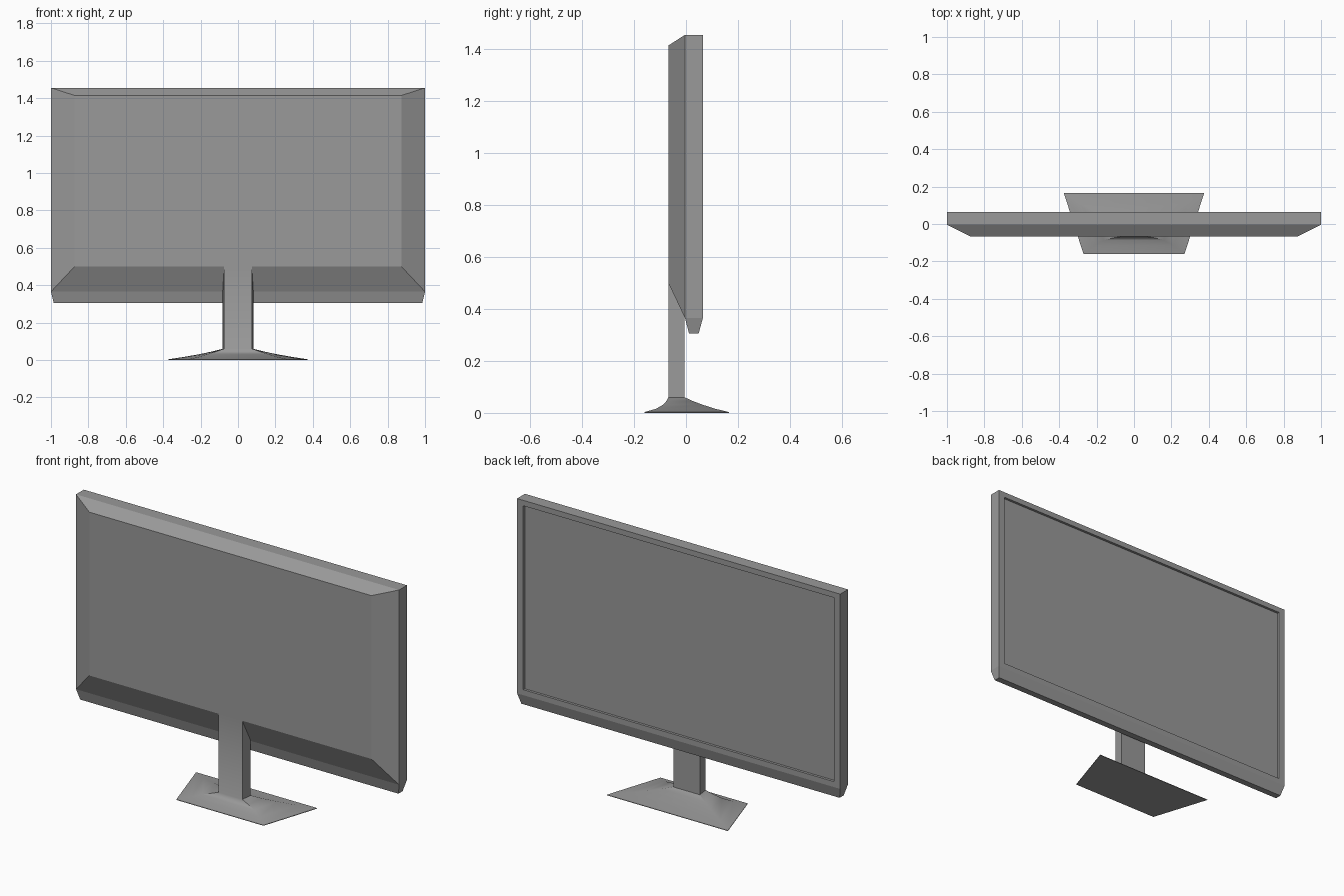
import bpy
import bmesh
import math
from mathutils import Vector

cube = bpy.data.objects.get("Cube")
if cube:
    bpy.data.objects.remove(cube, do_unlink=True)

# One grey plastic for every part
grey = bpy.data.materials.new("grey plastic")
grey.use_nodes = True
colour = (0.32, 0.32, 0.32, 1)
grey.diffuse_color = colour
grey.node_tree.nodes["Principled BSDF"].inputs["Base Color"].default_value = colour


def loft(rings):
    """Bridge four-cornered rings and cap both ends."""
    bm = bmesh.new()
    loops = [[bm.verts.new(p) for p in ring] for ring in rings]
    for a, b in zip(loops, loops[1:]):
        for i in range(4):
            j = (i + 1) % 4
            bm.faces.new((a[i], a[j], b[j], b[i]))
    bm.faces.new(loops[0])
    bm.faces.new(loops[-1])
    bmesh.ops.recalc_face_normals(bm, faces=bm.faces)
    return bm


def finish(bm, name, smooth_angle=None):
    mesh = bpy.data.meshes.new(name)
    bmesh.ops.recalc_face_normals(bm, faces=bm.faces)
    bm.to_mesh(mesh)
    bm.free()
    mesh.materials.append(grey)
    obj = bpy.data.objects.new(name, mesh)
    bpy.context.collection.objects.link(obj)
    if smooth_angle:
        bpy.ops.object.select_all(action="DESELECT")
        obj.select_set(True)
        bpy.context.view_layer.objects.active = obj
        bpy.ops.object.shade_smooth_by_angle(angle=math.radians(smooth_angle))
    return obj


def upright(x, y, low, high):
    return [(-x, y, low), (x, y, low), (x, y, high), (-x, y, high)]


def level(front_x, front_y, back_x, back_y, z):
    return [(-front_x, front_y, z), (front_x, front_y, z),
            (back_x, back_y, z), (-back_x, back_y, z)]


def facing(bm, direction):
    return max(bm.faces, key=lambda f: f.normal.dot(Vector(direction)))


# Housing with a bevelled shell
bm = loft([upright(0.873, -0.068, 0.50, 1.414),
           upright(1, -0.004, 0.365, 1.455),
           upright(1, 0.065, 0.365, 1.455)])

# Recessed screen framed by a thin bezel
screen = facing(bm, (0, 1, 0))
bmesh.ops.inset_region(bm, faces=[screen], thickness=0.043)
screen = max((f for f in bm.faces if f.normal.y > 0.9), key=lambda f: f.calc_area())
for v in screen.verts:
    v.co.x *= 0.95 / 0.957
recess = bmesh.ops.extrude_face_region(bm, geom=[screen])
bmesh.ops.translate(bm, vec=(0, -0.014, 0),
                    verts=[v for v in recess["geom"] if isinstance(v, bmesh.types.BMVert)])
bmesh.ops.delete(bm, geom=[screen], context="FACES_ONLY")

# Tapered chin drawn down from the underside
bm.normal_update()
under = [f for f in bm.faces if f.normal.z < -0.99 and abs(f.calc_center_median().z - 0.365) < 0.01]
chin = bmesh.ops.extrude_face_region(bm, geom=under)
for v in chin["geom"]:
    if isinstance(v, bmesh.types.BMVert):
        v.co.x *= 0.985
        v.co.y = 0.03 + (v.co.y - 0.03) * 0.53
        v.co.z = 0.305
bmesh.ops.delete(bm, geom=under, context="FACES_ONLY")
finish(bm, "screen_housing")

# Stand: a flared foot sweeping up into a slim neck
stand = loft([
    level(0.27, -0.16, 0.375, 0.165, 0),
    level(0.27, -0.16, 0.375, 0.165, 0.003),
    level(0.21, -0.115, 0.29, 0.112, 0.016),
    level(0.16, -0.087, 0.20, 0.062, 0.032),
    level(0.115, -0.075, 0.135, 0.025, 0.046),
    level(0.074, -0.068, 0.082, -0.005, 0.06),
    level(0.074, -0.068, 0.082, -0.005, 0.50),
])
finish(stand, "stand", 30)
